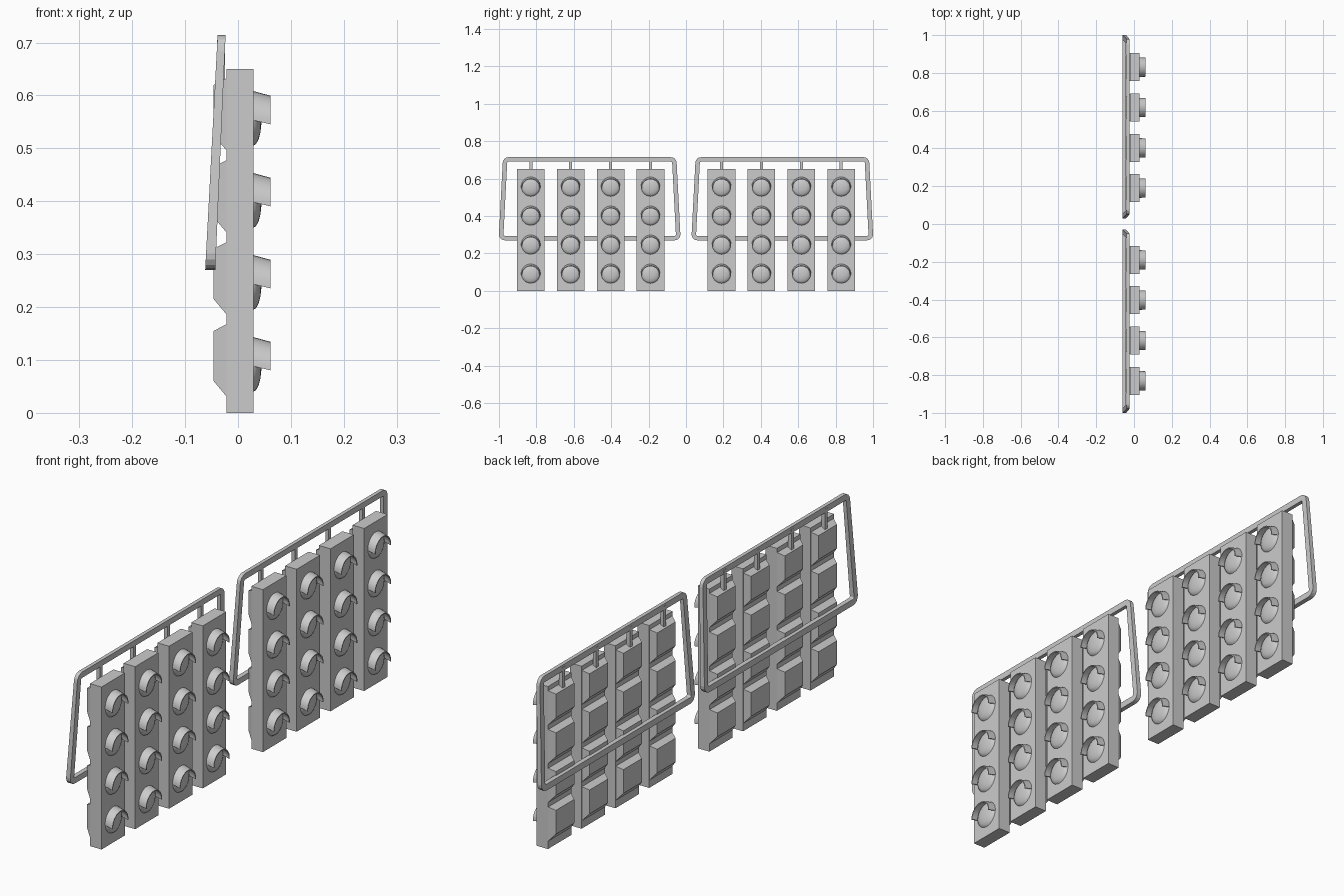
import bpy, bmesh, math
from mathutils import Vector

if "Cube" in bpy.data.objects:
    bpy.data.objects.remove(bpy.data.objects["Cube"])

SPACING = 0.155
FIRST_Z = 0.09


def finish(bm, name):
    bmesh.ops.recalc_face_normals(bm, faces=bm.faces)
    mesh = bpy.data.meshes.new(name)
    bm.to_mesh(mesh)
    bm.free()
    return mesh


def place(mesh, name, loc=(0, 0, 0)):
    ob = bpy.data.objects.new(name, mesh)
    ob.location = loc
    bpy.context.collection.objects.link(ob)
    return ob


def bridge(bm, a, b, closed=True):
    n = len(a)
    for i in range(n if closed else n - 1):
        j = (i + 1) % n
        bm.faces.new((a[i], a[j], b[j], b[i]))


def loft(name, rings):
    """Solid through matching closed rings, capped at both ends."""
    bm = bmesh.new()
    loops = [[bm.verts.new(p) for p in r] for r in rings]
    for a, b in zip(loops, loops[1:]):
        bridge(bm, a, b)
    bm.faces.new(loops[0])
    bm.faces.new(loops[-1])
    return finish(bm, name)


def rect(x, hw, z0, z1):
    return [(x, -hw, z0), (x, hw, z0), (x, hw, z1), (x, -hw, z1)]


def lens_mesh():
    # shallow dome
    n, rings = 24, [(0.029, 0.050), (0.034, 0.047), (0.039, 0.038),
                    (0.0425, 0.024), (0.044, 0.010)]
    return loft("lens", [[(x, r * math.cos(2 * math.pi * i / n),
                           r * math.sin(2 * math.pi * i / n)) for i in range(n)]
                         for x, r in rings])


def visor_mesh():
    # drooping half tube with a thin wall
    bm = bmesh.new()
    n = 16

    def arc(x, r, zc):
        out = []
        for i in range(n + 1):
            t = math.radians(-4 + 188 * i / n)
            out.append(bm.verts.new((x, r * math.cos(t), zc + r * math.sin(t))))
        return out
    o0, o1 = arc(0.028, 0.0515, 0.002), arc(0.061, 0.0505, -0.006)
    i0, i1 = arc(0.028, 0.0475, 0.002), arc(0.061, 0.0465, -0.006)
    for a, b in ((o0, o1), (o1, i1), (i1, i0), (i0, o0)):
        bridge(bm, a, b, closed=False)
    for k in (0, n):
        bm.faces.new((o0[k], o1[k], i1[k], i0[k]))
    return finish(bm, "visor")


def frame_mesh():
    # tilted trapezoid hoop with rounded corners
    z_bot, z_top, hb, ht, rad, bar = 0.27, 0.714, 0.485, 0.465, 0.03, 0.024
    lean = math.degrees(math.atan2(hb - ht, z_top - z_bot))
    corners = [(ht - rad, z_top - rad, lean, 90), (-ht + rad, z_top - rad, 90, 180 - lean),
               (-hb + rad, z_bot + rad, 180 - lean, 270), (hb - rad, z_bot + rad, 270, 360 + lean)]

    def ring(r, side):
        pts = []
        for cy, cz, a0, a1 in corners:
            for k in range(5):
                t = math.radians(a0 + (a1 - a0) * k / 4)
                y, z = cy + r * math.cos(t), cz + r * math.sin(t)
                f = (z - z_bot) / (z_top - z_bot)
                half = 0.0095 + (0.0075 - 0.0095) * f
                pts.append((-0.0525 + 0.0215 * f + side * half, y, z))
        return pts
    bm = bmesh.new()
    loops = [[bm.verts.new(p) for p in ring(r, s)]
             for r, s in ((rad, -1), (rad, 1), (rad - bar, 1), (rad - bar, -1))]
    for i in range(4):
        bridge(bm, loops[i], loops[(i + 1) % 4])
    return finish(bm, "support_frame")


# shared meshes
housing = loft("housing", [rect(-0.022, 0.074, 0, 0.65), rect(0.029, 0.074, 0, 0.65)])
bulge = loft("back_bulge", [rect(-0.021, 0.073, -0.060, 0.078),
                            rect(-0.046, 0.058, -0.030, 0.065)])
strut = loft("hanger_strut", [rect(-0.040, 0.008, 0.60, 0.705),
                              rect(-0.025, 0.008, 0.60, 0.705)])
lens, visor, frame = lens_mesh(), visor_mesh(), frame_mesh()

# two banks of four signal panels
for bank in (-1, 1):
    place(frame, "support_frame", (0, bank * 0.515, 0))
    for y in (0.19, 0.403, 0.617, 0.83):
        y *= bank
        place(housing, "signal_housing", (0, y, 0))
        place(strut, "hanger_strut", (0, y, 0))
        for k in range(4):
            loc = (0, y, FIRST_Z + k * SPACING)
            place(bulge, "back_bulge", loc)
            place(lens, "lens", loc)
            place(visor, "visor", loc)

# smooth only the round parts
for mesh in (lens, visor):
    mesh.shade_smooth()
    mesh.set_sharp_from_angle(angle=math.radians(40))
